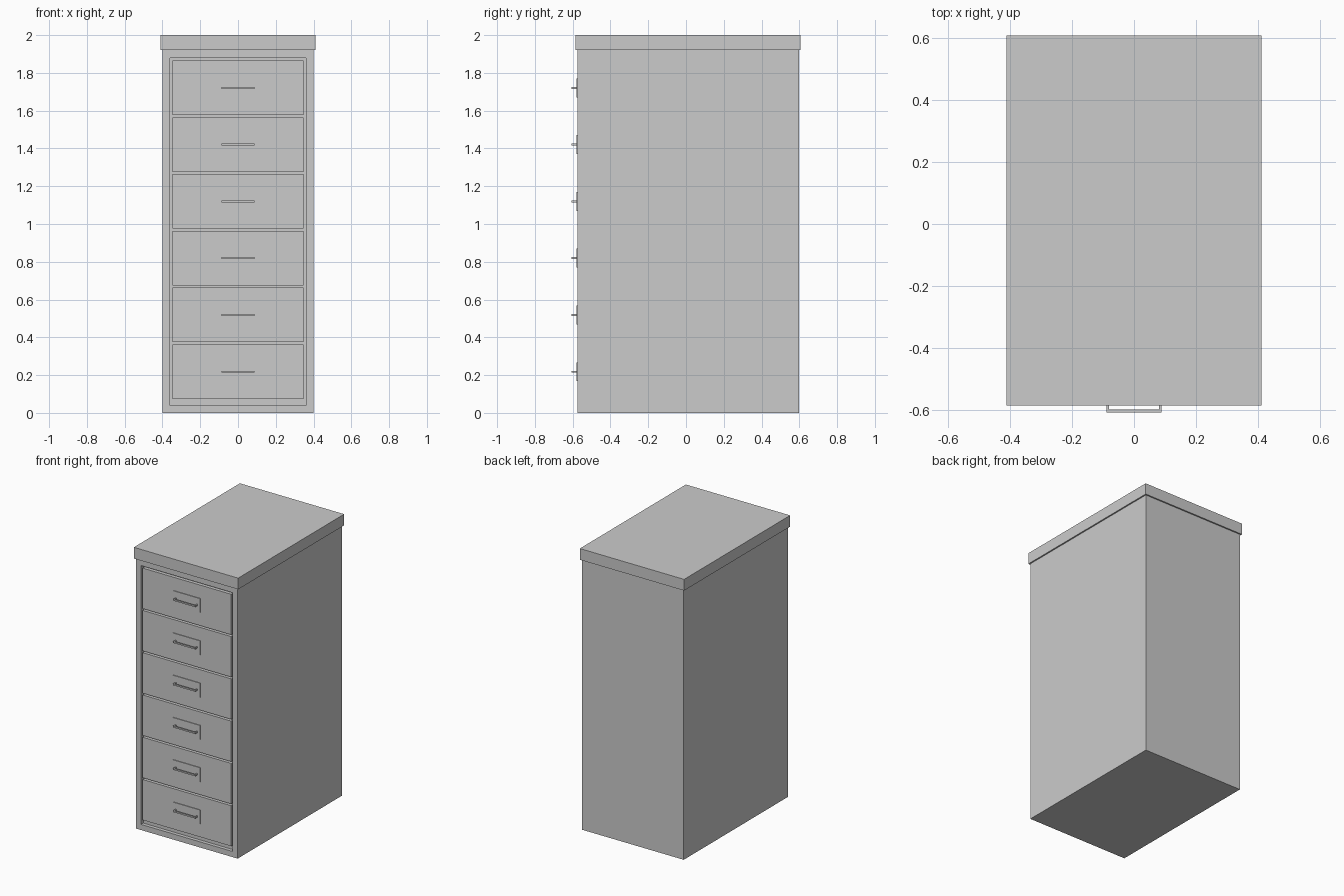
import bpy, bmesh
from mathutils import Vector

if "Cube" in bpy.data.objects:
    bpy.data.objects.remove(bpy.data.objects["Cube"])

FRONT = -0.575          # y of the cabinet face
DRAWERS = 6
PITCH = 0.30


def add_box(bm, lo, hi):
    """Add an axis-aligned box between two corners."""
    lo, hi = Vector(lo), Vector(hi)
    size, mid = hi - lo, (lo + hi) / 2
    verts = bmesh.ops.create_cube(bm, size=1)["verts"]
    for v in verts:
        v.co = Vector(a * b for a, b in zip(v.co, size)) + mid


def make_object(name, bm):
    mesh = bpy.data.meshes.new(name)
    bm.to_mesh(mesh)
    bm.free()
    obj = bpy.data.objects.new(name, mesh)
    bpy.context.collection.objects.link(obj)
    return obj


def boxes(name, *corners):
    bm = bmesh.new()
    for lo, hi in corners:
        add_box(bm, lo, hi)
    return make_object(name, bm)


# Cabinet body with a shallow drawer opening inset in the front
bm = bmesh.new()
add_box(bm, (-0.40, FRONT, 0), (0.40, 0.597, 1.92))
bm.normal_update()
front = min(bm.faces, key=lambda f: f.calc_center_median().y)
bmesh.ops.inset_individual(bm, faces=[front], thickness=0.04, use_even_offset=True)
inner = bmesh.ops.extrude_discrete_faces(bm, faces=[front])["faces"][0]
bmesh.ops.translate(bm, verts=inner.verts, vec=(0, 0.025, 0))
make_object("cabinet_body", bm)

# Overhanging top slab
boxes("cabinet_top", ((-0.41, -0.584, 1.92), (0.41, 0.607, 2.0)))

for i in range(DRAWERS):
    z0 = 0.074 + i * PITCH * 1.002
    z1 = z0 + 0.288
    zc = (z0 + z1) / 2
    # Drawer front, flush with the cabinet face
    boxes(f"drawer_front_{i + 1}",
          ((-0.348, FRONT + 0.001, z0), (0.348, FRONT + 0.026, z1)))
    # Thin backing plate behind the handle
    boxes(f"handle_plate_{i + 1}",
          ((-0.108, FRONT - 0.004, zc - 0.05), (0.108, FRONT + 0.005, zc + 0.05)))
    # Handle: bar with a post at each end
    y0, y1 = -0.607, -0.597
    za, zb = zc - 0.005, zc + 0.005
    boxes(f"handle_{i + 1}",
          ((-0.088, y0, za), (0.088, y1, zb)),
          ((-0.088, y1, za), (-0.080, FRONT, zb)),
          ((0.080, y1, za), (0.088, FRONT, zb)))
